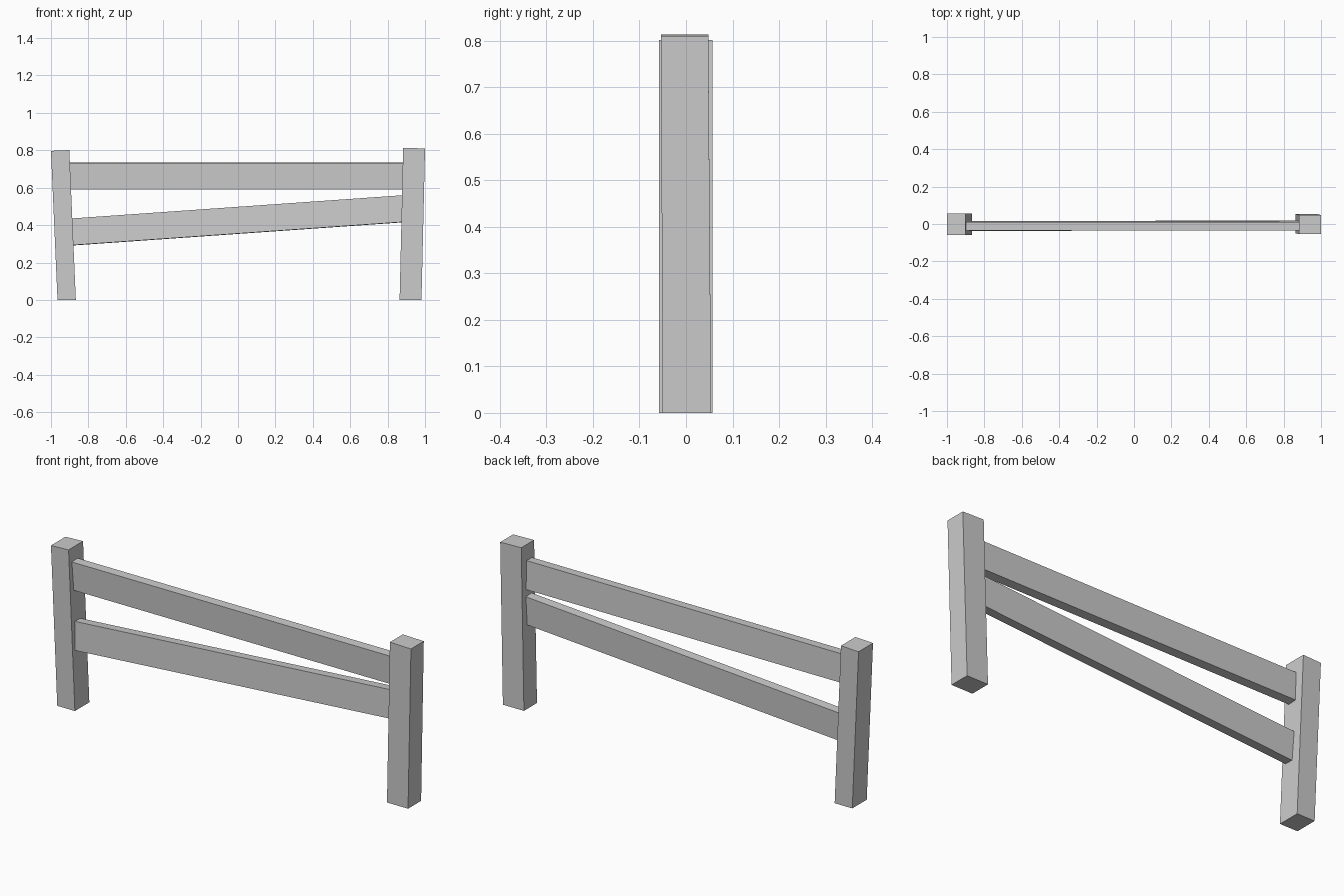
import bpy, bmesh

if "Cube" in bpy.data.objects:
    bpy.data.objects.remove(bpy.data.objects["Cube"])


def beam(name, start, end):
    """Four-sided beam between two end outlines of four corners each."""
    bm = bmesh.new()
    a = [bm.verts.new(p) for p in start]
    b = [bm.verts.new(p) for p in end]
    bm.faces.new(a)
    bm.faces.new(b)
    for i in range(4):
        j = (i + 1) % 4
        bm.faces.new((a[i], a[j], b[j], b[i]))
    bmesh.ops.recalc_face_normals(bm, faces=bm.faces)
    mesh = bpy.data.meshes.new(name)
    bm.to_mesh(mesh)
    bm.free()
    obj = bpy.data.objects.new(name, mesh)
    bpy.context.collection.objects.link(obj)
    return obj


def post(name, bottom, top, y_bottom, y_top):
    """Leaning post; bottom = (x0, x1), top = (x0, z0, x1, z1)."""
    b0, b1 = bottom
    x0, z0, x1, z1 = top
    (f0, r0), (f1, r1) = y_bottom, y_top
    beam(name,
         [(b0, f0, 0), (b1, f0, 0), (b1, r0, 0), (b0, r0, 0)],
         [(x0, f1, z0), (x1, f1, z1), (x1, r1, z1), (x0, r1, z0)])


def rail(name, left, right, roll, height=0.143, thick=0.046):
    """Plank between two (x, y, z) centres, its top pushed back by roll."""
    h, t = height / 2, thick / 2
    tip = roll * thick / height / 2

    def outline(c):
        x, y, z = c
        return [(x, y - t - roll / 2, z - h + tip), (x, y + t - roll / 2, z - h - tip),
                (x, y + t + roll / 2, z + h - tip), (x, y - t + roll / 2, z + h + tip)]

    beam(name, outline(left), outline(right))


# Leaning end posts
post("left_post", (-0.965, -0.867), (-1.0, 0.797, -0.902, 0.801),
     (-0.058, 0.057), (-0.058, 0.057))
post("right_post", (0.864, 0.981), (0.883, 0.813, 1.0, 0.81),
     (-0.05, 0.054), (-0.054, 0.048))

# Level upper rail and sloping lower rail, rolled opposite ways
rail("upper_rail", (-0.92, -0.010, 0.662), (0.92, -0.010, 0.662), -0.006)
rail("lower_rail", (-0.92, -0.012, 0.361), (0.92, -0.006, 0.490), 0.006)
